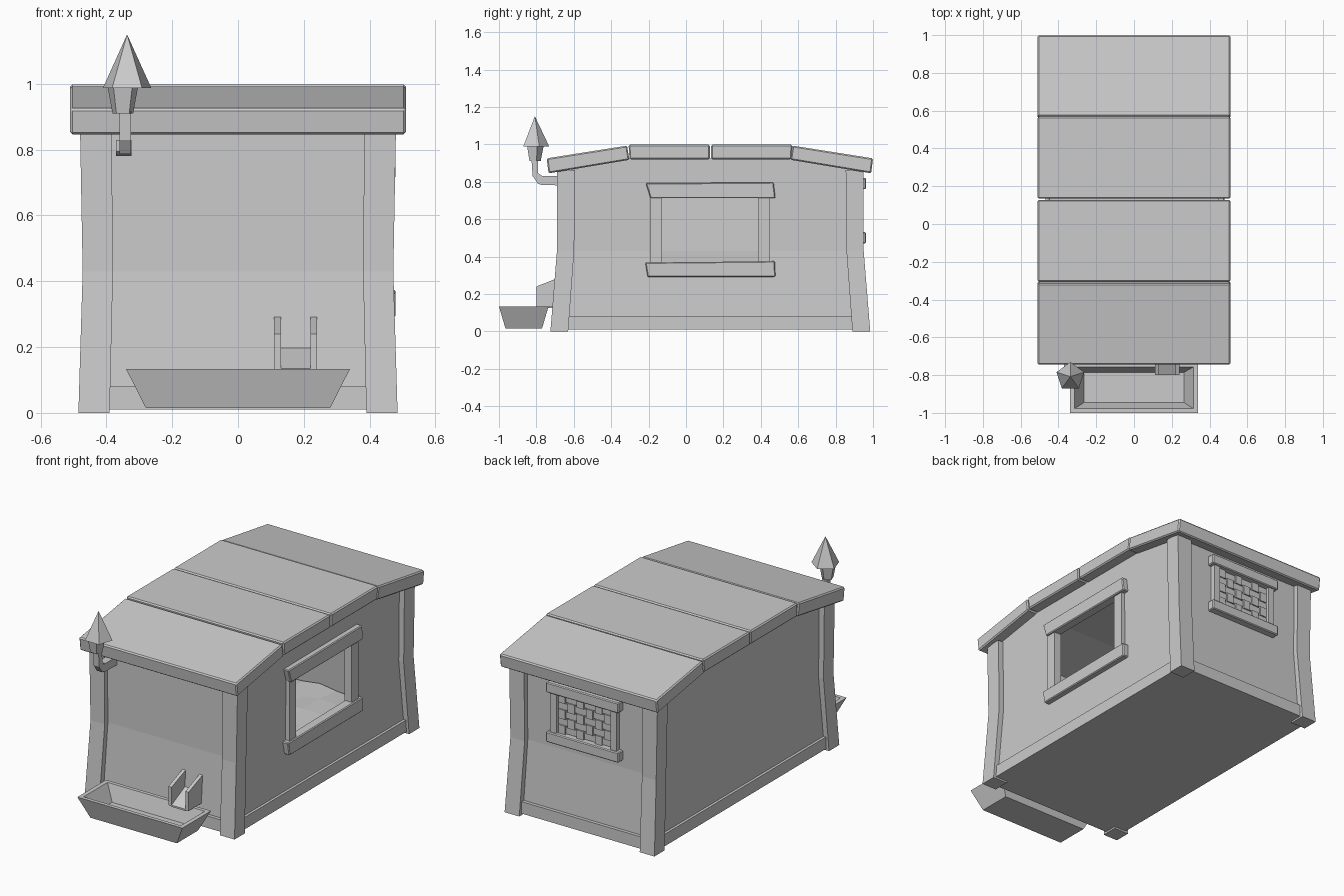
import bpy, bmesh, math, random

if "Cube" in bpy.data.objects:
    bpy.data.objects.remove(bpy.data.objects["Cube"])

random.seed(4)
MID_Y = 0.13  # the hut's own centre along y


def finish(name, bm, bevel=0):
    bmesh.ops.recalc_face_normals(bm, faces=bm.faces)
    me = bpy.data.meshes.new(name)
    bm.to_mesh(me)
    bm.free()
    ob = bpy.data.objects.new(name, me)
    bpy.context.collection.objects.link(ob)
    if bevel:
        m = ob.modifiers.new("Bevel", 'BEVEL')
        m.width, m.segments = bevel, 1
    return ob


def prism(name, profile, x0, x1, bevel=0):
    """Extrude a (y, z) outline from x0 to x1."""
    bm = bmesh.new()
    a = [bm.verts.new((x0, y, z)) for y, z in profile]
    b = [bm.verts.new((x1, y, z)) for y, z in profile]
    bm.faces.new(a)
    bm.faces.new(b[::-1])
    for i in range(len(a)):
        j = (i + 1) % len(a)
        bm.faces.new((a[i], a[j], b[j], b[i]))
    return finish(name, bm, bevel)


def box(name, x0, x1, y0, y1, z0, z1, bevel=0):
    return prism(name, [(y0, z0), (y1, z0), (y1, z1), (y0, z1)], x0, x1, bevel)


def stack(name, rings, bevel=0):
    """Join rectangular rings (x0, x1, y0, y1, z) into a closed solid."""
    bm = bmesh.new()
    loops = [[bm.verts.new((x, y, z)) for x, y in ((x0, y0), (x1, y0), (x1, y1), (x0, y1))]
             for x0, x1, y0, y1, z in rings]
    bm.faces.new(loops[0])
    bm.faces.new(loops[-1])
    for a, b in zip(loops, loops[1:]):
        for i in range(4):
            j = (i + 1) % 4
            bm.faces.new((a[i], a[j], b[j], b[i]))
    return finish(name, bm, bevel)


def cone(name, x, y, z0, z1, r0, r1):
    bm = bmesh.new()
    bmesh.ops.create_cone(bm, cap_ends=True, segments=5, radius1=r0, radius2=r1, depth=z1 - z0)
    turn = -math.pi / 2 if not any(v.co.x > 0.95 * r0 for v in bm.verts) else 0
    for v in bm.verts:
        px, py = v.co.x, v.co.y
        v.co.x = x + px * math.cos(turn) - py * math.sin(turn)
        v.co.y = y + px * math.sin(turn) + py * math.cos(turn)
        v.co.z += (z0 + z1) / 2
    return finish(name, bm)


# Hut walls: hollow shell, flared at the foot, with a gable following the roof
outline = [(-.69, .01), (-.66, .43), (-.66, .855), (-.30, .925),
           (.56, .925), (.92, .855), (.92, .43), (.95, .01)]
half = [.455, .44, .447, .447, .447, .447, .44, .455]
bm = bmesh.new()
L = [bm.verts.new((-h, y, z)) for (y, z), h in zip(outline, half)]
R = [bm.verts.new((h, y, z)) for (y, z), h in zip(outline, half)]
for s in (L, R):
    bm.faces.new((s[0], s[1], s[6], s[7]))
    bm.faces.new(s[1:7])
for i in range(8):
    j = (i + 1) % 8
    bm.faces.new((L[i], L[j], R[j], R[i]))
walls = finish("walls", bm)
m = walls.modifiers.new("Shell", 'SOLIDIFY')
m.thickness, m.offset = .03, -1
cutter = box("window_cutter", .3, .6, -.14, .39, .365, .72)
cutter.hide_render = True
cutter.hide_viewport = False
m = walls.modifiers.new("Window", 'BOOLEAN')
m.operation, m.object, m.solver = 'DIFFERENCE', cutter, 'EXACT'
bpy.context.view_layer.objects.active = walls
for name in ("Shell", "Window"):
    bpy.ops.object.modifier_apply(modifier=name)
bpy.data.objects.remove(cutter)

# Lumpy bedding inside
bm = bmesh.new()
bmesh.ops.create_grid(bm, x_segments=8, y_segments=10, size=1)
for v in bm.verts:
    v.co = (v.co.x * .425, MID_Y + v.co.y * .78, .12 + random.uniform(-.012, .012))
finish("bedding", bm)

# Corner posts, bent outward at the foot
for sx in (-1, 1):
    for sy in (-1, 1):
        rings = []
        for z, ox, oy, w in ((0, .485, .855, .095), (.43, .472, .82, .092), (.862, .48, .82, .096)):
            xs = sorted((sx * ox, sx * (ox - w)))
            ys = sorted((MID_Y + sy * oy, MID_Y + sy * (oy - w)))
            rings.append((*xs, *ys, z))
        stack(("front" if sy < 0 else "back") + ("_left" if sx < 0 else "_right") + "_post", rings)

# Baseboards
for s, tag in ((-1, "front"), (1, "back")):
    y = sorted((MID_Y + s * .80, MID_Y + s * .835))
    box(tag + "_baseboard", -.40, .40, *y, .01, .08)
for s, tag in ((-1, "left"), (1, "right")):
    x = sorted((s * .43, s * .468))
    box(tag + "_baseboard", *x, -.65, .91, .01, .08)

# Four roof planks
end = [(-.735, .845), (-.745, .925), (-.315, .993), (-.303, .917)]
flat = [(-.302, .92), (-.307, .998), (.128, .998), (.128, .92)]
for i, p in enumerate((end, flat)):
    prism(f"roof_plank_{i}", p, -.51, .51, .007)
    prism(f"roof_plank_{3 - i}", [(.262 - y if i else .255 - y, z) for y, z in p], -.51, .51, .007)

# Side window frame
prism("side_window_lintel", [(-.19, .712), (-.215, .792), (.468, .797), (.478, .712)], .42, .478, .005)
prism("side_window_sill", [(-.205, .29), (-.218, .368), (.475, .375), (.478, .292)], .42, .478, .005)
for y in (-.19, .385):
    box("side_window_jamb", .42, .466, y, y + .063, .365, .718)

# Back window frame
prism_y = (.90, .962)
box("back_window_lintel", -.235, .235, *prism_y, .76, .82, .005)
box("back_window_sill", -.235, .235, *prism_y, .47, .53, .005)
for s in (-1, 1):
    box("back_window_jamb", *sorted((s * .175, s * .215)), .90, .95, .525, .765)

# Woven lattice in the back window
rows, cols = 5, 6
for r in range(rows):
    z = .53 + .23 * (r + .5) / rows
    box("lattice_row", -.178, .178, .91, .930, z - .019, z + .019)
    for c in range(cols):
        if (r + c) % 2:
            x = -.178 + .356 * (c + .5) / cols
            box("lattice_crossing", x - .022, x + .022, .91, .937, z - .027, z + .027)

# Feeding trough: tapered open tub
stack("trough", [(-.28, .28, -.965, -.77, .015), (-.34, .34, -1, -.735, .133),
                 (-.315, .315, -.978, -.757, .133), (-.265, .265, -.945, -.785, .04)])

# Feed chute: two cheeks and a sloping floor
cheek = [(-.80, .13), (-.80, .24), (-.66, .295), (-.66, .13)]
for x in (.11, .22):
    prism("chute_cheek", cheek, x, x + .02)
prism("chute_floor", [(-.80, .125), (-.80, .135), (-.66, .205), (-.66, .125)], .13, .22)

# Stove pipe with pot and pointed cap
prism("pipe_stub", [(-.65, .78), (-.775, .783), (-.79, .795), (-.79, .83), (-.65, .83)], -.37, -.323)
prism("pipe", [(-.76, .785), (-.79, .787), (-.82, .83), (-.826, .92), (-.793, .92),
               (-.79, .845), (-.76, .825)], -.36, -.325)
cone("pipe_pot", -.35, -.81, .91, .988, .033, .048)
cone("pipe_cap", -.337, -.808, .988, 1.15, .077, 0)
